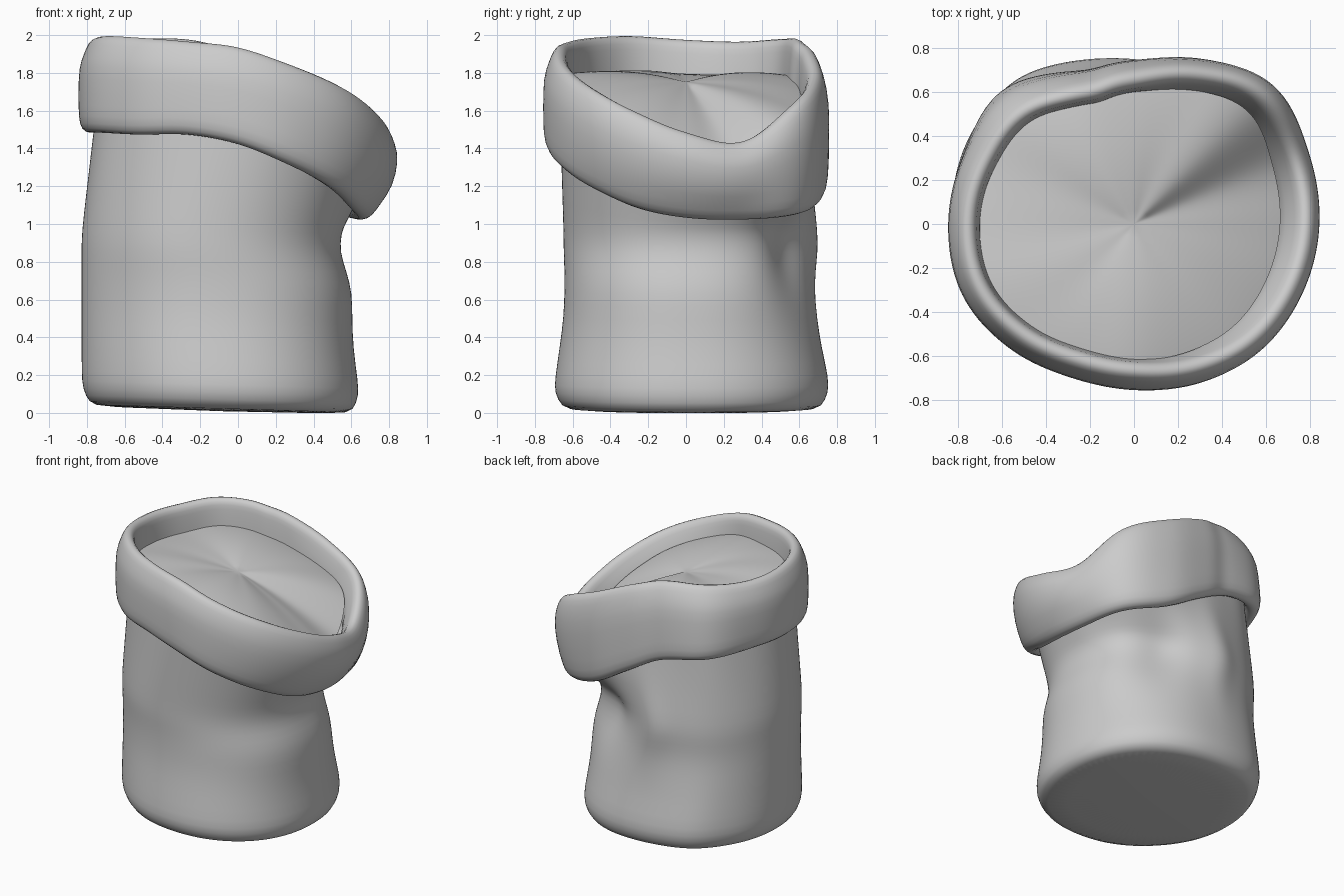
import bpy, bmesh, math

if "Cube" in bpy.data.objects:
    bpy.data.objects.remove(bpy.data.objects["Cube"])

N = 80  # segments around the sack

# Cuff outline every 22.5 degrees from +x: outer radius, top height, bottom height
R = [.85, .865, .90, .815, .745, .76, .86, .84, .845, .845, .80, .755, .755, .785, .82, .835]
TOP = [1.49, 1.44, 1.65, 1.79, 1.91, 1.98, 1.985, 1.97, 1.98, 2.0, 1.99, 1.97, 1.94, 1.85, 1.74, 1.61]
BOT = [1.03, 1.02, 1.04, 1.11, 1.27, 1.41, 1.46, 1.48, 1.48, 1.48, 1.47, 1.47, 1.42, 1.31, 1.19, 1.08]

# Body rows: height, min x, max x, min y, max y
BODY = [(.0, -.74, .56, -.60, .66), (.025, -.79, .61, -.66, .72), (.10, -.825, .64, -.70, .755),
        (.18, -.83, .635, -.695, .755), (.35, -.83, .61, -.67, .715), (.50, -.83, .605, -.65, .69),
        (.64, -.83, .605, -.645, .67), (.75, -.83, .575, -.645, .665), (.85, -.83, .54, -.65, .67),
        (.95, -.83, .545, -.65, .67)]


def loop_value(table, a):
    """Smooth periodic interpolation of a table around the circle."""
    n = len(table)
    f = a / math.tau * n
    i = math.floor(f)
    t = f - i
    p, q, r, s = (table[(i + k) % n] for k in (-1, 0, 1, 2))
    return q + .5 * t * (r - p + t * (2*p - 5*q + 4*r - s + t * (3*(q - r) + s - p)))


def bump(a, deg, width):
    d = (math.degrees(a) - deg + 180) % 360 - 180
    return math.exp(-(d / width) ** 2)


def loft(name, rows, cap_start=False, cap_end=False):
    """Skin a list of closed rings of points."""
    bm = bmesh.new()
    rings = [[bm.verts.new(p) for p in row] for row in rows]
    for lo, hi in zip(rings, rings[1:]):
        for i in range(N):
            j = (i + 1) % N
            bm.faces.new((lo[i], lo[j], hi[j], hi[i]))
    if cap_start:
        bm.faces.new(rings[0][::-1])
    if cap_end:
        bm.faces.new(rings[-1])
    bmesh.ops.recalc_face_normals(bm, faces=bm.faces)
    me = bpy.data.meshes.new(name)
    bm.to_mesh(me)
    bm.free()
    me.polygons.foreach_set("use_smooth", [True] * len(me.polygons))
    ob = bpy.data.objects.new(name, me)
    bpy.context.collection.objects.link(ob)
    mod = ob.modifiers.new("smooth", "SUBSURF")
    mod.levels = mod.render_levels = 1
    return ob


angles = [math.tau * i / N for i in range(N)]


def body_point(row, a):
    z, x0, x1, y0, y1 = row
    c, s = math.cos(a), math.sin(a)
    k = (abs(c) ** 2.2 + abs(s) ** 2.2) ** (-1 / 2.2)
    # pinched dent at the back right, pulled fold beside it, bulge at the back left
    mid = math.exp(-((z - .9) / .28) ** 2)
    k *= 1 - .13 * bump(a, 58, 17) * mid + .05 * bump(a, 95, 9) * mid
    k *= 1 + .025 * bump(a, 124, 14) * math.exp(-((z - .2) / .5) ** 2) - .04 * bump(a, 225, 28)
    x = (x0 + x1) / 2 + (x1 - x0) / 2 * c * k
    y = (y0 + y1) / 2 + (y1 - y0) / 2 * s * k
    return x, y, z - .012 * max(0, 1 - z) + .03 * (.6 - x) * max(0, 1 - z)


# Sack body: base rows, then a blend up into the tilted cuff
rows = [[body_point(r, a) for a in angles] for r in BODY]
for f in (.33, .66, 1.0):
    ring = []
    for a in angles:
        x, y, z = body_point(BODY[-1], a)
        c = max(0, math.cos(a))
        r = loop_value(R, a) - .09 - .13 * c * c - .03 * bump(a, 135, 20)
        ring.append((x + (r * math.cos(a) - x) * f, y + (r * math.sin(a) - y) * f,
                     z + (loop_value(BOT, a) + .1 - z) * f))
    rows.append(ring)
loft("sack_body", rows, cap_start=True)

# Rolled cuff: (radial offset, height fraction, extra height, share of outward lean)
CUFF = [(-.13, 0, .10, 1), (-.11, 0, .02, 1), (-.06, 0, -.005, 1), (-.015, 0, .02, .95),
        (0, 0, .08, .75), (0, .4, .0, .2), (0, .7, 0, 0), (-.015, 1, -.08, 0),
        (-.035, 1, -.025, 0), (-.07, 1, .003, 0), (-.11, 1, -.02, 0), (-.132, 1, -.07, 0),
        (-.142, 1, -.16, 0), (-.15, 1, -.32, 0)]
rows = []
for n, (dr, f, dz, lean) in enumerate(CUFF):
    ring = []
    for a in angles:
        c = max(0, math.cos(a))
        b, t = loop_value(BOT, a), loop_value(TOP, a)
        r = loop_value(R, a) + dr - .13 * c * c * lean
        r -= .015 * bump(a, 106, 6)           # crease where the cuff folds
        r -= .055 * bump(a, 132, 22) * min(1, max(0, n - 4) / 4)  # back left leans inward
        if n > 11:
            r -= .05 * c
        elif 6 < n < 11:
            r -= .015 * (1 - c)
        ring.append((r * math.cos(a), r * math.sin(a), b + (t - b) * f + dz))
    rows.append(ring)
loft("rolled_cuff", rows)

# Filling: domed, tilted surface inside the cuff
rows = []
for f in (1, .97, .85, .65, .45, .25, .08):
    ring = []
    for a in angles:
        c = math.cos(a)
        r = (loop_value(R, a) - .135 - .05 * max(0, c) - .055 * bump(a, 132, 22)) * f
        edge = loop_value(TOP, a) - .15 + .05 * c - .05 * bump(a, 90, 35)
        z = 1.63 + (edge - 1.63) * f + .12 * (1 - f * f) + .006 * f * (1 - f) * math.sin(9 * a)
        ring.append((r * c, r * math.sin(a), z))
    rows.append(ring)
loft("filling", rows, cap_end=True)
